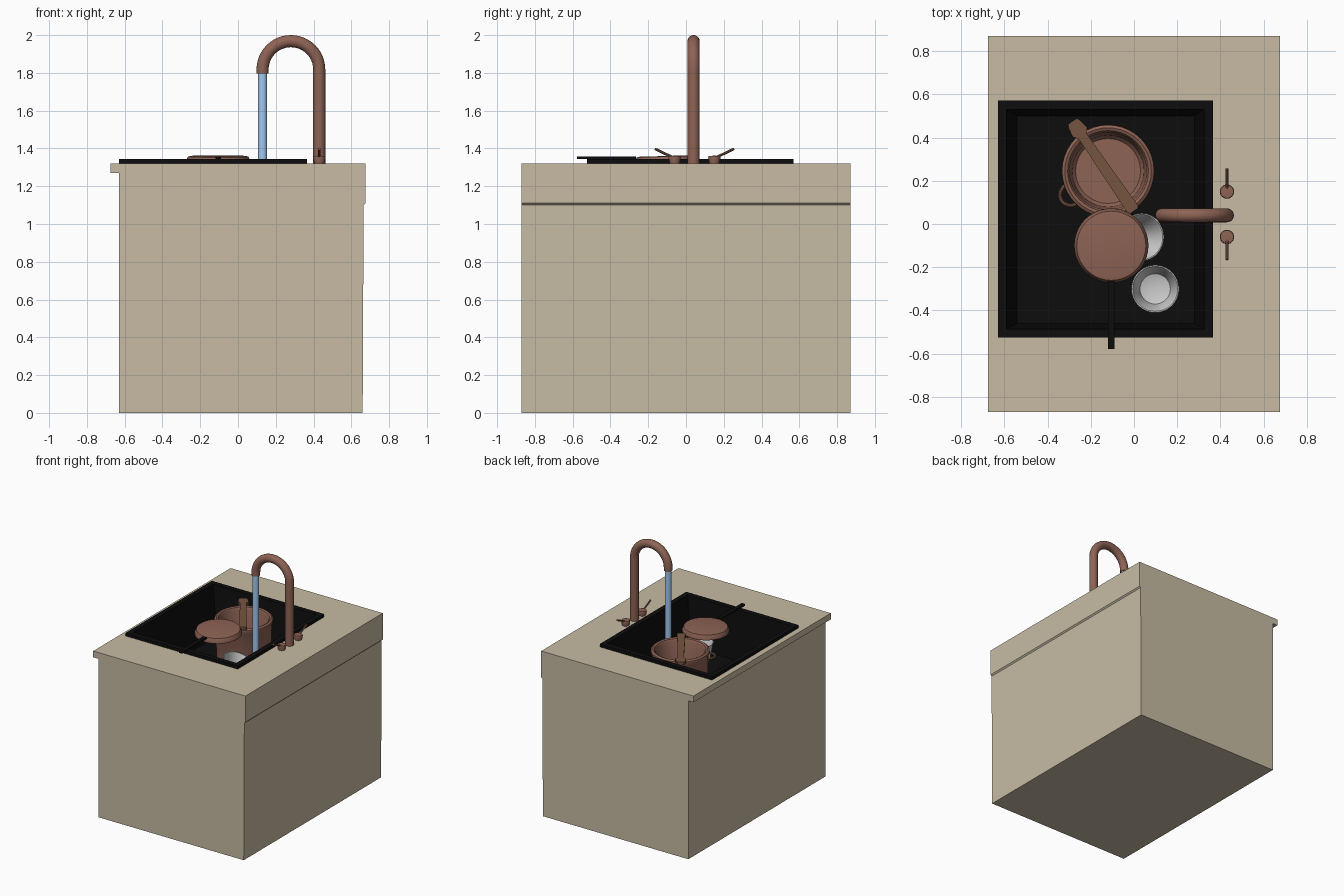
import bpy, bmesh
from math import pi, cos, sin, radians, atan2
from mathutils import Vector, Matrix

if "Cube" in bpy.data.objects:
    bpy.data.objects.remove(bpy.data.objects["Cube"])


def mat(name, rgb):
    m = bpy.data.materials.new(name)
    m.diffuse_color = (*rgb, 1)
    m.use_nodes = True
    m.node_tree.nodes["Principled BSDF"].inputs["Base Color"].default_value = m.diffuse_color
    return m


STONE = mat("stone", (0.57, 0.50, 0.37))
BLACK = mat("black", (0.004, 0.004, 0.004))
COPPER = mat("copper", (0.27, 0.125, 0.09))
WOOD = mat("wood", (0.18, 0.09, 0.05))
WATER = mat("water", (0.36, 0.58, 0.87))


def finish(name, bm, m=None, smooth=True):
    bmesh.ops.recalc_face_normals(bm, faces=bm.faces)
    me = bpy.data.meshes.new(name)
    bm.to_mesh(me)
    bm.free()
    ob = bpy.data.objects.new(name, me)
    bpy.context.collection.objects.link(ob)
    if m:
        me.materials.append(m)
    if smooth:
        bpy.ops.object.select_all(action='DESELECT')
        ob.select_set(True)
        bpy.context.view_layer.objects.active = ob
        bpy.ops.object.shade_smooth_by_angle(angle=radians(35))
    return ob


def lathe(name, profile, loc, m=None, matrix=None, steps=40):
    """Revolve (radius, z) points about z."""
    bm = bmesh.new()
    vs = [bm.verts.new((r, 0, z)) for r, z in profile]
    es = [bm.edges.new(p) for p in zip(vs, vs[1:])]
    bmesh.ops.spin(bm, geom=vs + es, cent=(0, 0, 0), axis=(0, 0, 1),
                   angle=2 * pi, steps=steps)
    bmesh.ops.remove_doubles(bm, verts=bm.verts, dist=1e-4)
    bm.transform(Matrix.Translation(loc) @ (matrix or Matrix()))
    return finish(name, bm, m)


def extrude(name, pts, vec, m):
    """Extrude a flat outline along a vector."""
    bm = bmesh.new()
    f = bm.faces.new([bm.verts.new(p) for p in pts])
    top = bmesh.ops.extrude_face_region(bm, geom=[f])["geom"]
    bmesh.ops.translate(bm, vec=vec, verts=[v for v in top if isinstance(v, bmesh.types.BMVert)])
    return finish(name, bm, m, False)


def tube(name, pts, r, m, sides=20):
    """Sweep a circle along a path, with capped ends."""
    bm = bmesh.new()
    pts = [Vector(p) for p in pts]
    rings = []
    ref = (pts[1] - pts[0]).cross(pts[-1] - pts[0])
    ref = ref.normalized() if ref.length > 1e-5 else Vector((1, 0, 0))
    for i, p in enumerate(pts):
        t = (pts[min(i + 1, len(pts) - 1)] - pts[max(i - 1, 0)]).normalized()
        u = t.cross(ref).normalized()
        w = t.cross(u)
        rings.append([bm.verts.new(p + r * (cos(a) * u + sin(a) * w))
                      for a in [2 * pi * k / sides for k in range(sides)]])
    for a, b in zip(rings, rings[1:]):
        for k in range(sides):
            bm.faces.new((a[k], a[(k + 1) % sides], b[(k + 1) % sides], b[k]))
    bm.faces.new(rings[0])
    bm.faces.new(rings[-1])
    return finish(name, bm, m)


def rect(x0, x1, y0, y1, z):
    return [(x0, y0, z), (x1, y0, z), (x1, y1, z), (x0, y1, z)]


# counter block with an overhanging left edge and an opening for the sink
side = [(-0.63, 0), (0.66, 0), (0.665, 1.1), (0.675, 1.11), (0.675, 1.32),
        (-0.675, 1.32), (-0.675, 1.27), (-0.63, 1.27)]
counter = extrude("counter", [(x, -0.87, z) for x, z in side], (0, 1.74, 0), STONE)
cutter = extrude("sink_cutter", rect(-0.605, 0.34, -0.5, 0.545, 0.92), (0, 0, 0.6), None)
cutter.hide_render = True
cutter.hide_viewport = True
cut = counter.modifiers.new("opening", 'BOOLEAN')
cut.object = cutter
cut.operation = 'DIFFERENCE'

# sink: nested rectangular loops forming rim, walls and floor
FLOOR = 0.95
loops = [rect(-0.60, 0.335, -0.495, 0.54, FLOOR - 0.02),
         rect(-0.60, 0.335, -0.495, 0.54, 1.321),
         rect(-0.63, 0.365, -0.525, 0.57, 1.321),
         rect(-0.63, 0.365, -0.525, 0.57, 1.345),
         rect(-0.59, 0.325, -0.485, 0.53, 1.345),
         rect(-0.54, 0.28, -0.46, 0.50, FLOOR)]
bm = bmesh.new()
rings = [[bm.verts.new(p) for p in l] for l in loops]
for a, b in zip(rings, rings[1:]):
    for k in range(4):
        bm.faces.new((a[k], a[(k + 1) % 4], b[(k + 1) % 4], b[k]))
bm.faces.new(rings[0])
bm.faces.new(rings[-1])
finish("sink", bm, BLACK, False)

# faucet with running water
arc = [(0.28 + 0.15 * cos(a), 0.04, 1.818 + 0.15 * sin(a))
       for a in [pi * k / 24 for k in range(25)]]
tube("faucet", [(0.43, 0.04, 1.32)] + arc + [(0.13, 0.04, 1.798)], 0.032, COPPER)
tube("water_stream", [(0.13, 0.04, 1.80), (0.13, 0.04, FLOOR)], 0.024, WATER)

# two taps with raised levers
for tag, y, s in (("front", -0.06, -1), ("back", 0.15, 1)):
    lathe("tap_base_" + tag, [(0, 1.32), (0.026, 1.32), (0.033, 1.35), (0.03, 1.36), (0, 1.362)],
          (0.43, y, 0), COPPER, steps=24)
    tube("tap_lever_" + tag, [(0.43, y, 1.348), (0.43, y + s * 0.105, 1.398)], 0.007, COPPER, 10)

# cooking pot with a thick rounded rim
lathe("pot", [(0, FLOOR), (0.18, FLOOR), (0.2, FLOOR + 0.02), (0.205, 1.27), (0.215, 1.29),
              (0.213, 1.305), (0.2, 1.314), (0.187, 1.308), (0.178, 1.29),
              (0.166, FLOOR + 0.05), (0.15, FLOOR + 0.03), (0, FLOOR + 0.03)],
      (-0.12, 0.245, 0), COPPER)

# pot ear handle
d = Vector((-0.18, -0.115, 0)).normalized()
p = Vector((-d.y, d.x, 0))
c = Vector((-0.12, 0.245, 1.26)) + d * 0.2
tube("pot_handle", [c + d * (0.055 * sin(a)) + p * (0.05 * cos(a))
                    for a in [pi * k / 14 for k in range(15)]], 0.009, COPPER, 10)

# wooden spoon lying across the pot
a, b = Vector((-0.285, 0.475, 1.325)), Vector((0.0, 0.06, 1.325))
ln = (b - a).length
turn = Matrix.Rotation(atan2(b.y - a.y, b.x - a.x), 4, 'Z')
half = [(0, 0.024), (0.015, 0.032), (0.06, 0.04), (0.085, 0.022), (ln - 0.01, 0.03), (ln, 0.022)]
outline = [(x, y) for x, y in half] + [(x, -y) for x, y in reversed(half)]
base = Vector((a.x, a.y, 1.312))
extrude("wooden_spoon", [base + turn @ Vector((x, y, 0)) for x, y in outline], (0, 0, 0.024), WOOD)

# upturned frying pan resting on the pot, handle over the sink edge
tilt = Matrix.Rotation(radians(1.5), 4, 'X')
lathe("frying_pan", [(0, 0.028), (0.145, 0.028), (0.16, 0.025), (0.172, 0.0), (0.172, -0.012),
                     (0.165, -0.012), (0.155, 0.012), (0.14, 0.018), (0, 0.018)],
      (-0.105, -0.1, 1.332), COPPER, tilt)
extrude("pan_handle", rect(-0.12, -0.09, -0.578, -0.265, 1.343), (0, 0, 0.014), BLACK)

# two steel cups, the second leaning
cup = [(0, 0), (0.075, 0), (0.08, 0.005), (0.107, 0.145), (0.11, 0.15),
       (0.104, 0.15), (0.098, 0.14), (0.07, 0.03), (0, 0.008)]
lathe("cup_upright", cup, (0.098, -0.3, FLOOR))
lathe("cup_leaning", cup, (-0.02, -0.06, FLOOR + 0.03), None, Matrix.Rotation(radians(22), 4, 'Y'))
